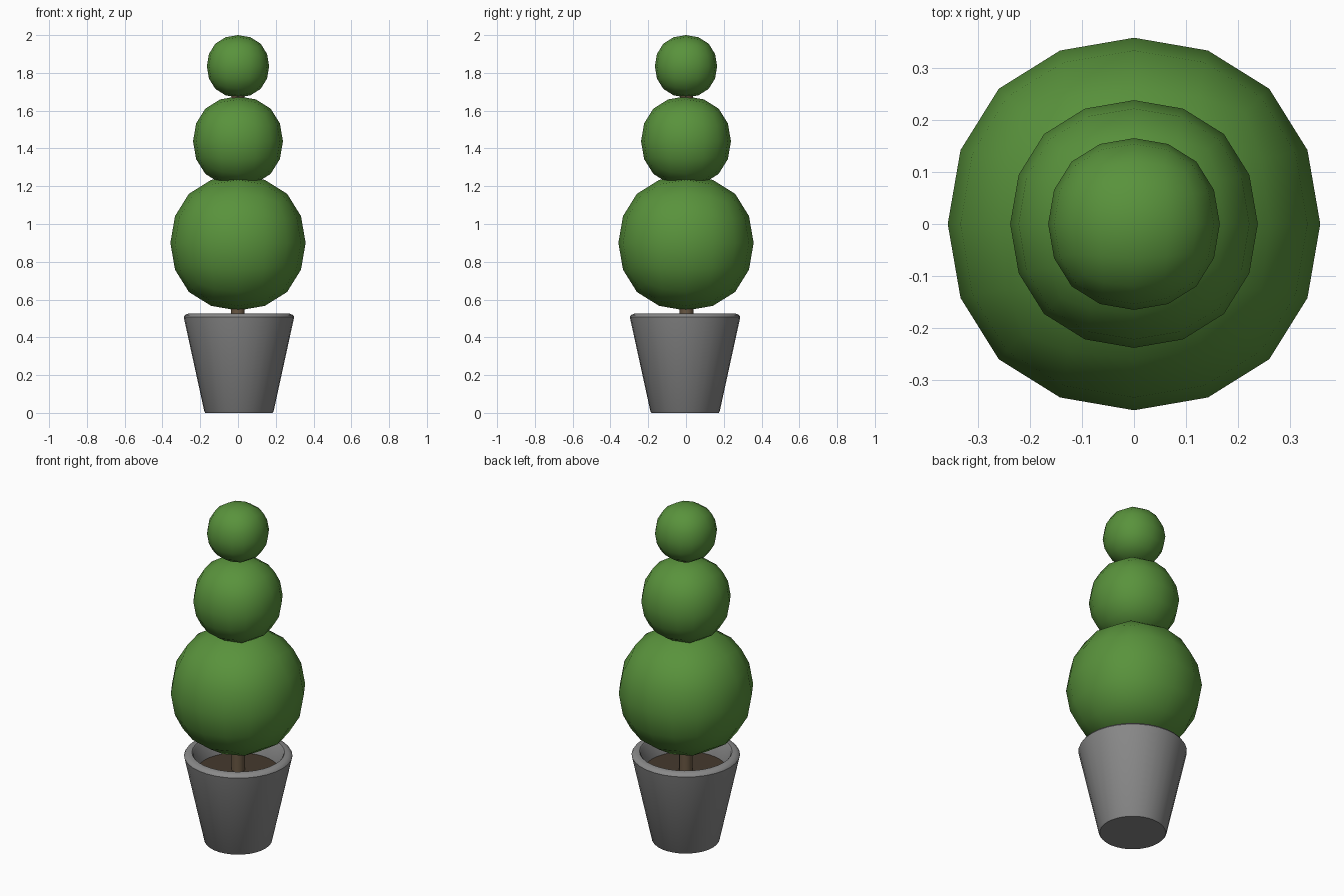
import bpy, bmesh, math

if "Cube" in bpy.data.objects:
    bpy.data.objects.remove(bpy.data.objects["Cube"])


def material(name, rgb):
    m = bpy.data.materials.new(name)
    m.diffuse_color = (*rgb, 1)
    m.use_nodes = True
    m.node_tree.nodes["Principled BSDF"].inputs["Base Color"].default_value = m.diffuse_color
    return m


LEAF = material("leaf green", (0.10, 0.29, 0.045))
STONE = material("pot grey", (0.25, 0.25, 0.25))
WOOD = material("trunk brown", (0.14, 0.095, 0.055))
SOIL = material("soil brown", (0.06, 0.042, 0.027))


def finish(bm, name, mat, loc, angle):
    bmesh.ops.recalc_face_normals(bm, faces=bm.faces)
    me = bpy.data.meshes.new(name)
    bm.to_mesh(me)
    bm.free()
    ob = bpy.data.objects.new(name, me)
    ob.location = loc
    bpy.context.collection.objects.link(ob)
    me.materials.append(mat)
    bpy.ops.object.select_all(action='DESELECT')
    ob.select_set(True)
    bpy.context.view_layer.objects.active = ob
    if angle >= 180:
        bpy.ops.object.shade_smooth()
    else:
        bpy.ops.object.shade_smooth_by_angle(angle=math.radians(angle))
    return ob


def lathe(name, profile, sides, mat, loc):
    """Spin a (radius, z) profile around the vertical axis."""
    bm = bmesh.new()
    vs = [bm.verts.new((r, 0, z)) for r, z in profile]
    es = [bm.edges.new(p) for p in zip(vs, vs[1:])]
    bmesh.ops.spin(bm, geom=vs + es, cent=(0, 0, 0), axis=(0, 0, 1),
                   angle=math.tau, steps=sides)
    bmesh.ops.remove_doubles(bm, verts=bm.verts, dist=1e-5)
    return finish(bm, name, mat, loc, 40)


# Clipped foliage balls: subdivided cubes
def foliage(name, radius, z):
    bm = bmesh.new()
    # a subdivided cube shrinks to 0.8395 of its half size
    bmesh.ops.create_cube(bm, size=2 * radius / 0.8395)
    ob = finish(bm, name, LEAF, (0, 0, z), 180)
    sub = ob.modifiers.new("round", 'SUBSURF')
    sub.levels = sub.render_levels = 2


foliage("lower_foliage", 0.358, 0.90)
foliage("middle_foliage", 0.238, 1.438)
foliage("upper_foliage", 0.165, 1.835)

# Tapered hollow pot with a rounded rim, and its soil
POT = (0.005, -0.005, 0)
lathe("pot", [(0, 0), (0.178, 0), (0.183, 0.006), (0.2925, 0.508),
              (0.286, 0.518), (0.27, 0.525), (0.25, 0.526), (0.243, 0.518),
              (0.222, 0.42), (0.215, 0.39)], 32, STONE, POT)
lathe("soil", [(0, 0.42), (0.222, 0.42)], 32, SOIL, POT)

# Trunk
lathe("trunk", [(0, 0.40), (0.037, 0.40), (0.034, 1.75), (0, 1.75)],
      12, WOOD, (-0.001, 0.003, 0))
